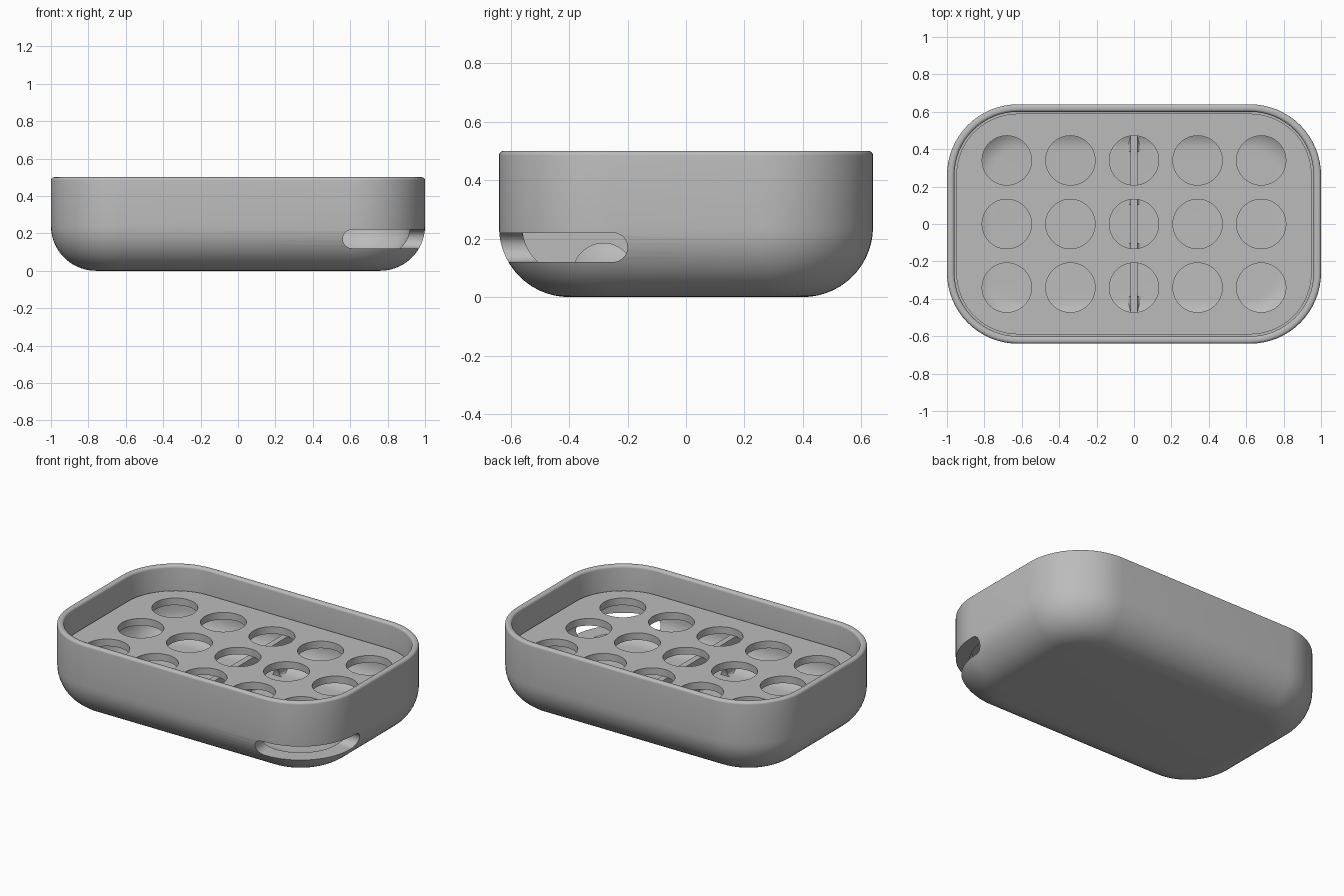
import bpy, bmesh
from math import sin, cos, pi
from mathutils import Vector

HALF_X, HALF_Y, CORNER = 1.0, 0.64, 0.38
HEIGHT, WALL, UPPER_WALL, LEDGE_Z = 0.5, 0.08, 0.04, 0.30
PLATE_TOP, FILLET, RIM = 0.345, 0.24, 0.016

if "Cube" in bpy.data.objects:
    bpy.data.objects.remove(bpy.data.objects["Cube"], do_unlink=True)

grey = bpy.data.materials.new("plain_grey")
grey.use_nodes = True
COLOUR = (0.5, 0.5, 0.5, 1)
grey.diffuse_color = COLOUR
grey.node_tree.nodes["Principled BSDF"].inputs["Base Color"].default_value = COLOUR


def make_object(name, bm):
    bmesh.ops.recalc_face_normals(bm, faces=bm.faces)
    mesh = bpy.data.meshes.new(name)
    bm.to_mesh(mesh)
    bm.free()
    mesh.materials.append(grey)
    obj = bpy.data.objects.new(name, mesh)
    bpy.context.collection.objects.link(obj)
    return obj


def arc(cx, cy, r, start, end, steps):
    angles = [start + (end - start) * k / steps for k in range(steps + 1)]
    return [(cx + r * cos(t), cy + r * sin(t)) for t in angles]


def rounded_outline(inset, steps=16):
    r = CORNER - inset
    x, y = HALF_X - CORNER, HALF_Y - CORNER
    pts = []
    for k, (sx, sy) in enumerate([(1, 1), (-1, 1), (-1, -1), (1, -1)]):
        pts += arc(sx * x, sy * y, r, k * pi / 2, (k + 1) * pi / 2, steps)
    return pts


def sweep(name, profile):
    """Closed solid from rounded-rectangle rings given as (inset, z)."""
    bm = bmesh.new()
    rings = [[bm.verts.new((x, y, z)) for x, y in rounded_outline(i)] for i, z in profile]
    for a, b in zip(rings, rings[1:]):
        for k in range(len(a)):
            j = (k + 1) % len(a)
            bm.faces.new((a[k], a[j], b[j], b[k]))
    bm.faces.new(rings[0])
    bm.faces.new(rings[-1])
    return make_object(name, bm)


def prisms(name, outlines, axis, low, high):
    """Outlines in the plane across the axis, extruded from low to high."""
    bm = bmesh.new()
    place = {"x": lambda p, d: (d, p[0], p[1]),
             "y": lambda p, d: (p[0], d, p[1]),
             "z": lambda p, d: (p[0], p[1], d)}[axis]
    for pts in outlines:
        face = bm.faces.new([bm.verts.new(place(p, low)) for p in pts])
        new = bmesh.ops.extrude_face_region(bm, geom=[face])["geom"]
        shift = Vector(place((0, 0), high - low))
        bmesh.ops.translate(bm, vec=shift,
                            verts=[v for v in new if isinstance(v, bmesh.types.BMVert)])
    return make_object(name, bm)


def cut(obj, cutter, operation="DIFFERENCE"):
    mod = obj.modifiers.new("cut", "BOOLEAN")
    mod.operation, mod.object, mod.solver = operation, cutter, "EXACT"
    bpy.context.view_layer.objects.active = obj
    bpy.ops.object.modifier_apply(modifier=mod.name)
    bpy.data.objects.remove(cutter, do_unlink=True)


def smooth(obj):
    bpy.ops.object.select_all(action="DESELECT")
    obj.select_set(True)
    bpy.context.view_layer.objects.active = obj
    bpy.ops.object.shade_smooth_by_angle(angle=0.6)


def circle(cx, cy, r, steps=48):
    return arc(cx, cy, r, 0, 2 * pi, steps)[:-1]


# Tray shell: rounded base, soft rim, ledge for the plate, hollow inside
profile = [(FILLET - x, FILLET + z) for x, z in arc(0, 0, FILLET, -pi / 2, 0, 14)]
profile += arc(RIM, HEIGHT - RIM, RIM, pi, pi / 2, 5)
profile += arc(UPPER_WALL - RIM, HEIGHT - RIM, RIM, pi / 2, 0, 5)
profile += [(UPPER_WALL, LEDGE_Z), (WALL, LEDGE_Z)]
inner = FILLET - WALL
profile += [(FILLET - x, FILLET + z) for x, z in arc(0, 0, inner, 0, -pi / 2, 12)]
tray = sweep("tray_shell", profile)

# Drain slot wrapped around the front left corner
SLOT_R, SLOT_Z = 0.05, 0.17


def slot_outline(end, far):
    s = 1 if far > end else -1
    c = end + s * SLOT_R
    return ([(far, SLOT_Z + SLOT_R)]
            + [(c - s * SLOT_R * cos(t), SLOT_Z + SLOT_R * sin(t))
               for t in [pi / 2 - pi * k / 16 for k in range(17)]]
            + [(far, SLOT_Z - SLOT_R)])


cut(tray, prisms("slot_cutter", [slot_outline(0.56, 1.1)], "y", -0.75, -0.26))
cut(tray, prisms("slot_cutter", [slot_outline(-0.2, -0.75)], "x", 0.8, 1.1))
smooth(tray)

# Drain plate with a grid of round holes
plate = sweep("drain_plate", [(0.05, LEDGE_Z), (0.05, PLATE_TOP)])
STEP = 0.34
holes = [circle(i * STEP, j * STEP, 0.132) for i in range(-2, 3) for j in (-1, 0, 1)]
cut(plate, prisms("hole_cutter", holes, "z", 0.2, 0.4))
smooth(plate)

# Support rib with flared foot and three arches
half, foot = 0.019, 0.02
side = [(half, LEDGE_Z)] + arc(half + foot, WALL + foot, foot, pi, 1.5 * pi, 6)
side.append((half + foot, 0.06))
outline = side + [(-x, z) for x, z in reversed(side)]
rib = prisms("support_rib", [outline], "y", -0.62, 0.62)
bound_r = inner + 0.01
bound = [(FILLET - x, FILLET + z) for x, z in arc(0, 0, bound_r, -pi / 2, 0, 12)]
cut(rib, sweep("rib_bound", bound + [(WALL - 0.01, 0.4)]), "INTERSECT")
arches = [circle(y, WALL, 0.104) for y in (-0.283, 0, 0.283)]
cut(rib, prisms("arch_cutter", arches, "x", -0.2, 0.2))
smooth(rib)
